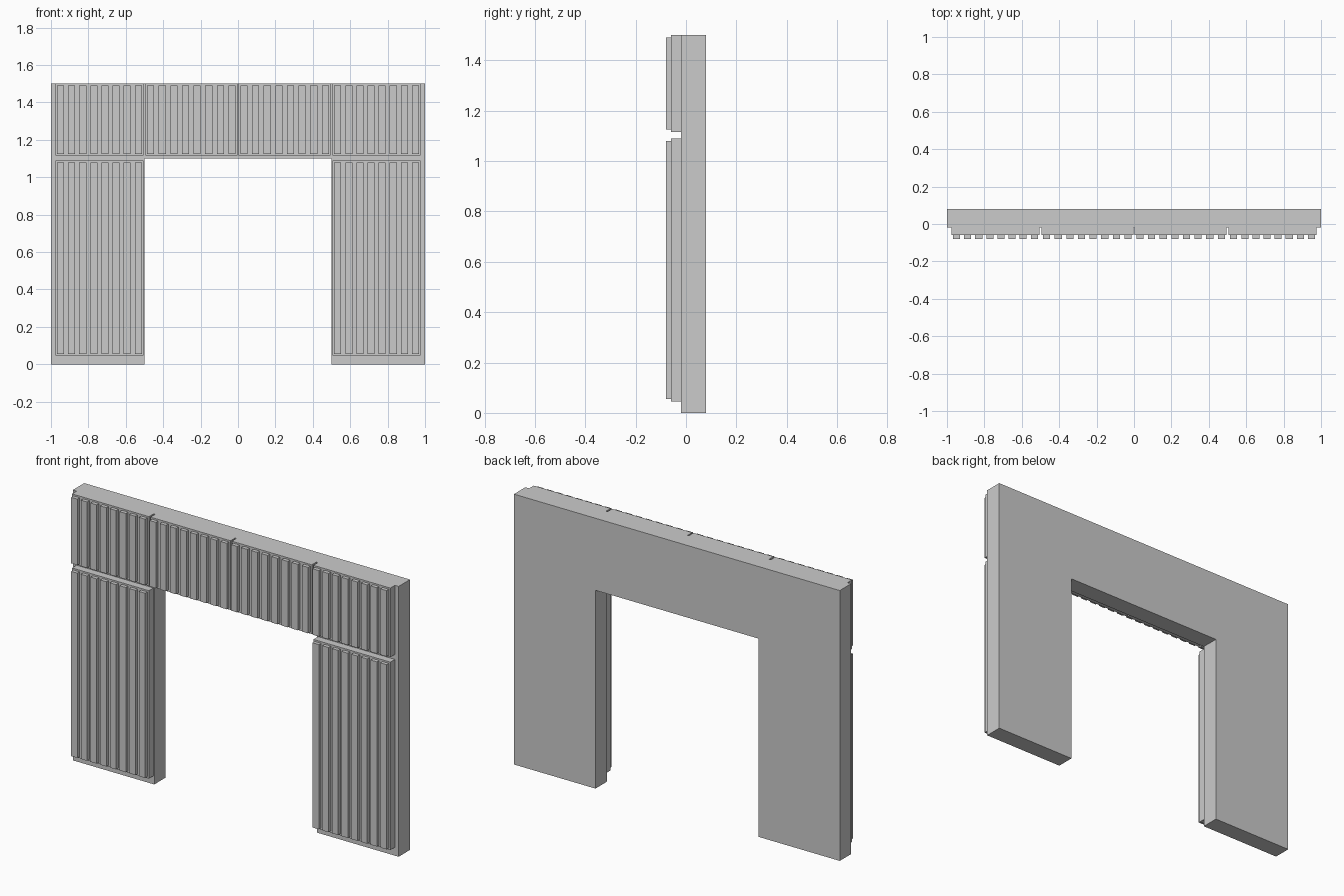
import bpy, bmesh

if "Cube" in bpy.data.objects:
    bpy.data.objects.remove(bpy.data.objects["Cube"])

BACK, WALL, PANEL, RIB = 0.08, -0.02, -0.06, -0.08   # y layers


def finish(bm, name):
    bmesh.ops.recalc_face_normals(bm, faces=bm.faces)
    mesh = bpy.data.meshes.new(name)
    bm.to_mesh(mesh)
    bm.free()
    obj = bpy.data.objects.new(name, mesh)
    bpy.context.collection.objects.link(obj)
    return obj


def box(bm, x0, x1, y0, y1, z0, z1):
    verts = bmesh.ops.create_cube(bm, size=1)["verts"]
    for v in verts:
        v.co = (x1 if v.co.x > 0 else x0,
                y1 if v.co.y > 0 else y0,
                z1 if v.co.z > 0 else z0)


# Wall slab with a doorway, extruded from its front outline
bm = bmesh.new()
outline = [(-1, 0), (-0.5, 0), (-0.5, 1.1), (0.5, 1.1),
           (0.5, 0), (1, 0), (1, 1.5), (-1, 1.5)]
face = bm.faces.new([bm.verts.new((x, WALL, z)) for x, z in outline])
ext = bmesh.ops.extrude_face_region(bm, geom=[face], use_keep_orig=True)
moved = [g for g in ext["geom"] if isinstance(g, bmesh.types.BMVert)]
bmesh.ops.translate(bm, verts=moved, vec=(0, BACK - WALL, 0))
finish(bm, "doorway_wall")


# Cladding panel with eight raised vertical ribs
def ribbed_panel(name, x0, x1, z0, z1, ribs=8, margin=0.009, width=0.038):
    bm = bmesh.new()
    box(bm, x0, x1, PANEL, WALL, z0, z1)
    finish(bm, name + "_panel")
    bm = bmesh.new()
    step = (x1 - x0 - 2 * margin - width) / (ribs - 1)
    for i in range(ribs):
        x = x0 + margin + i * step
        box(bm, x, x + width, RIB, PANEL, z0 + margin, z1 - margin)
    finish(bm, name + "_ribs")


# Panels on both sides: leg, outer lintel and inner lintel
for side, s in (("left", -1), ("right", 1)):
    for part, a, b, z0, z1 in (("leg", 0.505, 0.977, 0.046, 1.089),
                               ("outer_lintel", 0.505, 0.977, 1.116, 1.5),
                               ("inner_lintel", 0.004, 0.495, 1.116, 1.5)):
        x0, x1 = sorted((s * a, s * b))
        ribbed_panel(f"{side}_{part}", x0, x1, z0, z1)
